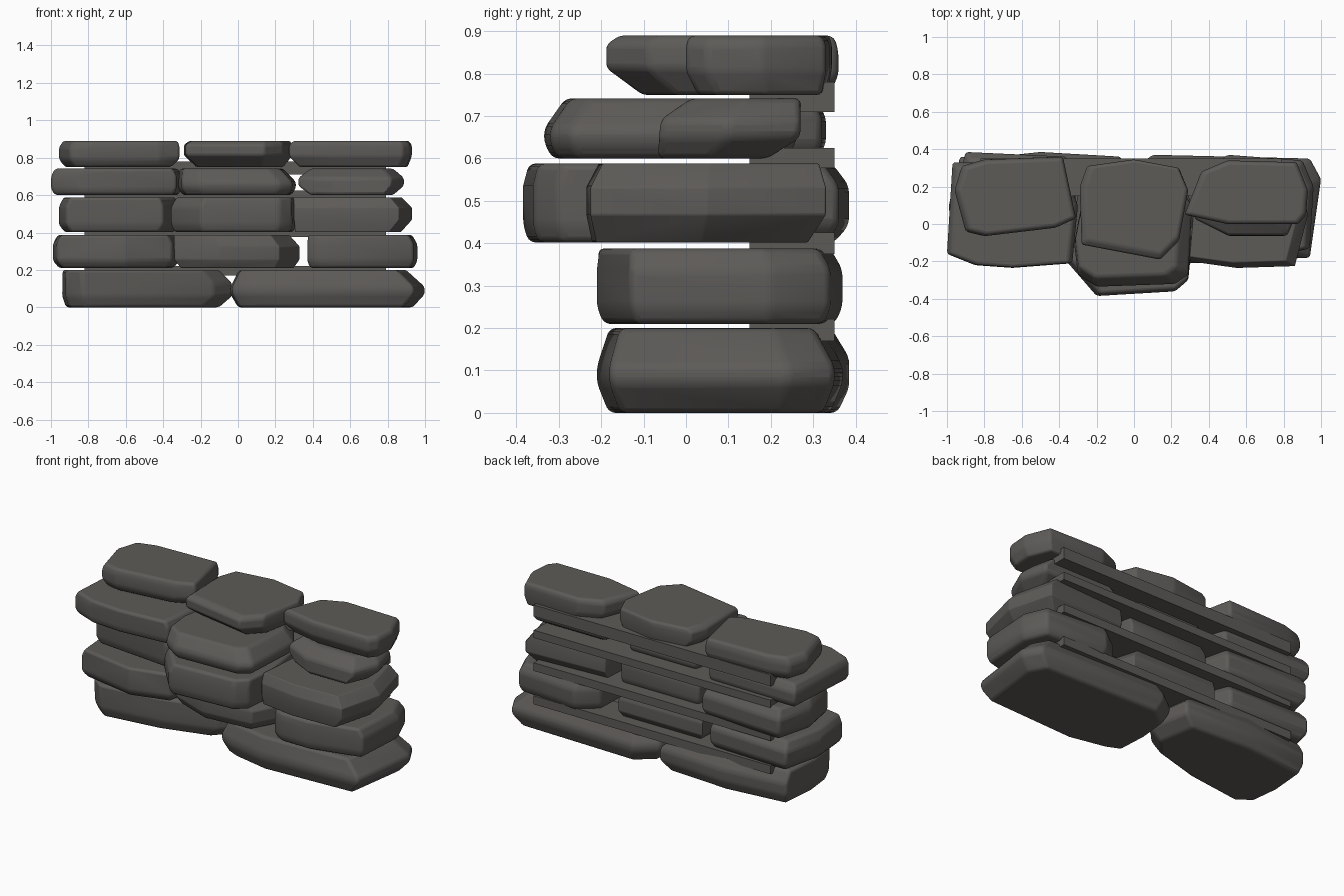
import bpy
import bmesh
from mathutils import Vector

cube = bpy.data.objects.get("Cube")
if cube:
    bpy.data.objects.remove(cube, do_unlink=True)

stone_grey = bpy.data.materials.new("stone_grey")
stone_grey.use_nodes = True
GREY = (0.11, 0.104, 0.097, 1)
stone_grey.diffuse_color = GREY
stone_grey.node_tree.nodes["Principled BSDF"].inputs["Base Color"].default_value = GREY


def finish(name, bm):
    mesh = bpy.data.meshes.new(name)
    bm.to_mesh(mesh)
    bm.free()
    mesh.materials.append(stone_grey)
    obj = bpy.data.objects.new(name, mesh)
    bpy.context.collection.objects.link(obj)
    return obj


def stone(name, z, outline, top=(0, 0), bottom=(0, 0), crown=0.92, base=0.9, belly=(0.22, 0.72)):
    """Slab hulled from four rings of a plan outline; top and bottom faces may be shifted."""
    low, high = z
    height = high - low
    centre = sum((Vector(p) for p in outline), Vector((0, 0))) / len(outline)
    rings = [(low, base, bottom), (low + height * belly[0], 1, (0, 0)),
             (low + height * belly[1], 1, (0, 0)), (high, crown, top)]
    bm = bmesh.new()
    for level, scale, shift in rings:
        for p in outline:
            q = centre + (Vector(p) - centre) * scale + Vector(shift)
            bm.verts.new((q.x, q.y, level))
    bmesh.ops.convex_hull(bm, input=bm.verts[:])
    bmesh.ops.dissolve_limit(bm, angle_limit=0.09, verts=bm.verts[:], edges=bm.edges[:])
    obj = finish(name, bm)
    # Worn edges
    bevel = obj.modifiers.new("worn_edges", "BEVEL")
    bevel.width = 0.015
    bevel.segments = 3
    bevel.limit_method = "ANGLE"
    bevel.angle_limit = 0.3
    bpy.ops.object.select_all(action="DESELECT")
    obj.select_set(True)
    bpy.context.view_layer.objects.active = obj
    bpy.ops.object.shade_smooth_by_angle(angle=0.5)


def plank(name, low, high):
    bm = bmesh.new()
    bmesh.ops.create_cube(bm, size=1)
    for v in bm.verts:
        v.co.x = 0.79 if v.co.x > 0 else -0.82
        v.co.y = 0.35 if v.co.y > 0 else 0.15
        v.co.z = high if v.co.z > 0 else low
    finish(name, bm)


# First course: two long stones
z = (0, 0.2)
stone("base_stone_right", z, [(-.94, .1), (-.92, -.08), (-.83, -.15), (-.45, -.1), (-.13, -.01),
                              (-.03, .1), (-.07, .36), (-.5, .385), (-.92, .34)],
      top=(-.03, -.02), bottom=(-.02, 0), belly=(.3, .65))
stone("base_stone_left", z, [(-.04, .08), (-.03, -.12), (.06, -.16), (.3, -.21), (.94, -.18),
                             (1.0, .24), (.94, .35), (.1, .37), (-.02, .28)],
      top=(-.01, -.01), crown=.86, base=.9, belly=(.35, .55))

# Second course
z = (0.21, 0.388)
stone("second_stone_right", z, [(-.99, .1), (-.97, -.14), (-.6, -.21), (-.35, -.14),
                                (-.31, .1), (-.4, .34), (-.93, .36)], top=(0, -.02))
stone("second_stone_middle", z, [(-.34, -.12), (-.1, -.21), (.22, -.18), (.33, .02),
                                 (.25, .3), (-.32, .3)], top=(-.03, 0), belly=(.25, .65))
stone("second_stone_left", z, [(.37, -.18), (.43, -.21), (.62, -.21), (.94, -.13), (.96, .2),
                               (.9, .34), (.5, .37), (.38, .28)],
      top=(-.01, -.01), crown=.94, base=.94)

# Third course
z = (0.402, 0.588)
stone("third_stone_right", z, [(-.96, .15), (-.92, -.07), (-.4, -.12), (-.31, .15),
                               (-.36, .36), (-.9, .385)], top=(0, -.02), bottom=(0, -.01))
stone("third_stone_middle", z, [(-.36, -.2), (-.2, -.385), (.22, -.36), (.29, -.3), (.31, -.1),
                                (.25, .28), (-.28, .28)], top=(.01, 0), crown=.95, base=.95)
stone("third_stone_left", z, [(.3, -.2), (.55, -.235), (.86, -.225), (.93, .05),
                              (.86, .33), (.34, .3)],
      top=(-.03, .01), bottom=(-.03, -.01), belly=(.35, .7))

# Fourth course
z = (0.6, 0.742)
stone("fourth_stone_right", z, [(-1, -.16), (-.85, -.22), (-.65, -.235), (-.33, -.21), (-.3, .1),
                                (-.38, .32), (-.97, .33)], top=(0, -.01), crown=.94, base=.94)
stone("fourth_stone_middle", z, [(-.32, -.1), (-.3, -.27), (-.2, -.335), (.22, -.32), (.29, -.27),
                                 (.31, .1), (.2, .26), (-.25, .26)],
      top=(-.03, .02), crown=.88, base=.92, belly=(.25, .5))
stone("fourth_stone_left", z, [(.32, .03), (.5, -.06), (.82, -.06), (.89, .1),
                               (.85, .27), (.36, .27)],
      top=(0, .04), bottom=(0, -.04), crown=.78, base=.78, belly=(.35, .65))

# Fifth course
z = (0.75, 0.89)
stone("top_stone_right", z, [(-.96, .18), (-.92, .31), (-.8, .345), (-.38, .36), (-.31, .03),
                             (-.42, -.02), (-.8, -.065), (-.9, -.04)],
      top=(.01, 0), crown=.95, base=.88, belly=(.3, .75))
stone("top_stone_middle", z, [(-.29, .2), (-.25, .31), (0, .345), (.24, .3), (.29, .18),
                              (.24, -.09), (.14, -.19), (-.28, -.11)],
      top=(.01, .01), bottom=(.01, .03), crown=.93, base=.82, belly=(.45, .85))
stone("top_stone_left", z, [(.27, .05), (.36, .28), (.5, .34), (.87, .33), (.93, .18),
                            (.92, .05), (.88, 0), (.5, 0)],
      bottom=(.01, .01), crown=.94, base=.88, belly=(.4, .85))

# Backing planks between the courses
for i, (low, high) in enumerate([(.17, .222), (.375, .425), (.578, .625), (.71, .78)]):
    plank("backing_plank_" + str(i), low, high)
